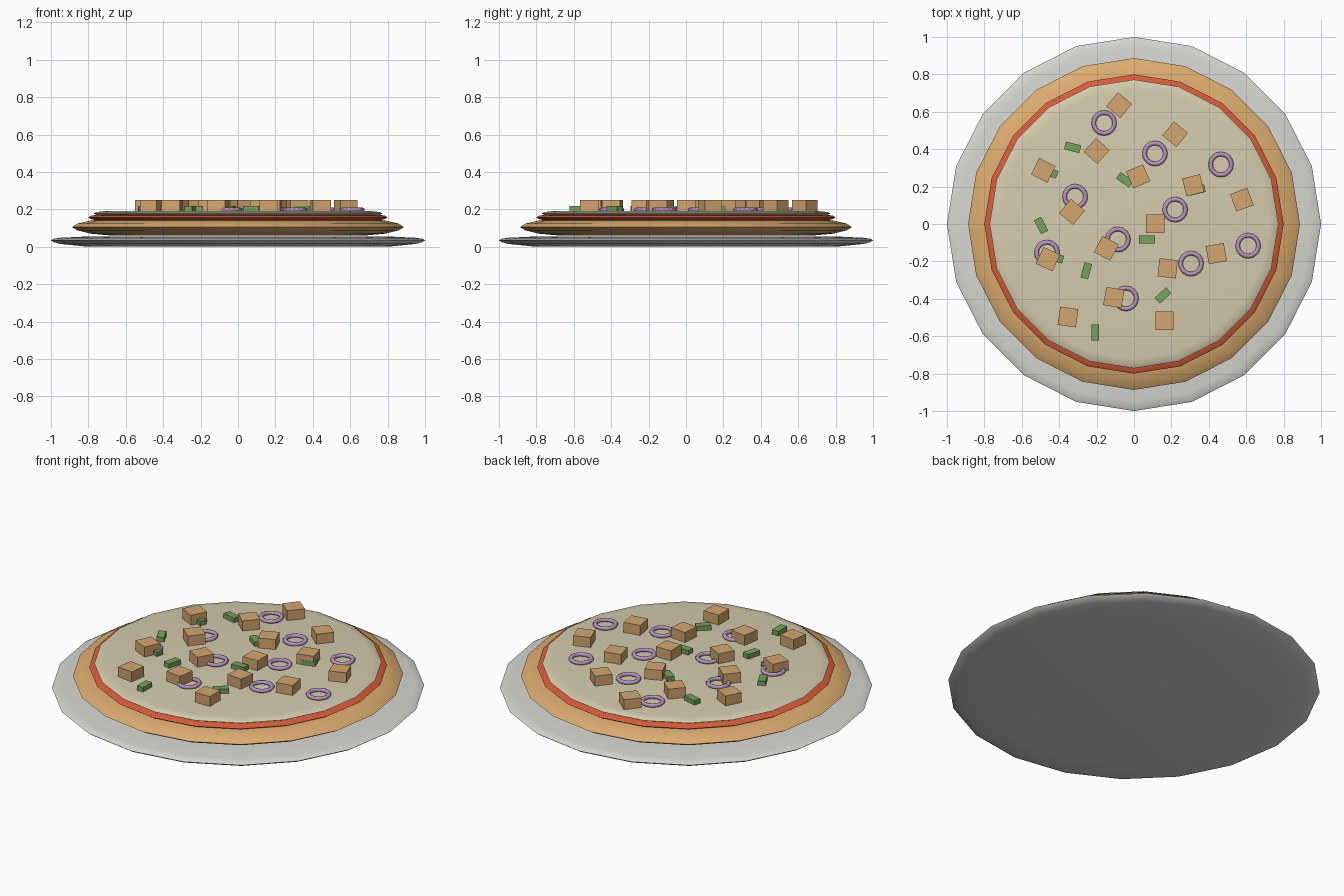
import bpy, bmesh, math
from mathutils import Matrix

if "Cube" in bpy.data.objects:
    bpy.data.objects.remove(bpy.data.objects["Cube"])


def linear(v):
    v /= 255
    return v / 12.92 if v <= 0.04045 else ((v + 0.055) / 1.055) ** 2.4


def material(name, rgb):
    m = bpy.data.materials.new(name)
    m.diffuse_color = (*[linear(c) for c in rgb], 1)
    m.use_nodes = True
    m.node_tree.nodes["Principled BSDF"].inputs["Base Color"].default_value = m.diffuse_color
    return m


GREY = material("plate_grey", (214, 214, 209))
CRUST = material("baked_crust", (220, 172, 112))
SAUCE = material("tomato_red", (214, 92, 58))
CHEESE = material("pale_cheese", (213, 203, 174))
CHICKEN = material("golden_brown", (212, 166, 112))
ONION = material("onion_purple", (184, 148, 190))
GREEN = material("pepper_green", (116, 163, 92))


def finish(name, bm, mat, smooth=None):
    bmesh.ops.recalc_face_normals(bm, faces=bm.faces)
    mesh = bpy.data.meshes.new(name)
    bm.to_mesh(mesh)
    bm.free()
    mesh.materials.append(mat)
    ob = bpy.data.objects.new(name, mesh)
    bpy.context.collection.objects.link(ob)
    if smooth:
        bpy.ops.object.select_all(action='DESELECT')
        ob.select_set(True)
        bpy.context.view_layer.objects.active = ob
        bpy.ops.object.shade_smooth_by_angle(angle=math.radians(smooth))
    return ob


def disc(name, profile, mat, sides=20):
    """Closed disc turned from a (radius, height) outline, capped flat."""
    bm = bmesh.new()
    rings = [[bm.verts.new((r * math.cos(2 * math.pi * i / sides),
                            r * math.sin(2 * math.pi * i / sides), z))
              for i in range(sides)] for r, z in profile]
    for a, b in zip(rings, rings[1:]):
        for i in range(sides):
            j = (i + 1) % sides
            bm.faces.new((a[i], a[j], b[j], b[i]))
    bm.faces.new(rings[0][::-1])
    bm.faces.new(rings[-1])
    return finish(name, bm, mat, 50)


def box(name, x, y, angle, size, z, mat):
    bm = bmesh.new()
    bmesh.ops.create_cube(bm, size=1, matrix=Matrix.Translation((x, y, z))
                          @ Matrix.Rotation(math.radians(angle), 4, 'Z')
                          @ Matrix.Diagonal((*size, 1)))
    finish(name, bm, mat)


def ring(name, x, y, z, major, minor, flat, mat, n=16, m=8):
    bm = bmesh.new()
    loops = []
    for i in range(n):
        a = 2 * math.pi * i / n
        loop = []
        for k in range(m):
            b = 2 * math.pi * k / m
            r = major + minor * math.cos(b)
            loop.append(bm.verts.new((x + r * math.cos(a), y + r * math.sin(a),
                                      z + flat * math.sin(b))))
        loops.append(loop)
    for i in range(n):
        for k in range(m):
            a, b = loops[i], loops[(i + 1) % n]
            bm.faces.new((a[k], b[k], b[(k + 1) % m], a[(k + 1) % m]))
    finish(name, bm, mat, 60)


# Plate and the stacked pizza layers
disc("plate", [(0.8, 0.0), (0.95, 0.015), (0.985, 0.024), (1.0, 0.035),
               (0.985, 0.043), (0.95, 0.048), (0.8, 0.055)], GREY)
disc("crust", [(0.68, 0.06), (0.79, 0.07), (0.86, 0.088), (0.887, 0.105),
               (0.86, 0.123), (0.79, 0.14), (0.68, 0.15)], CRUST)
disc("sauce", [(0.74, 0.138), (0.785, 0.147), (0.80, 0.157),
               (0.785, 0.166), (0.74, 0.173)], SAUCE)
disc("cheese", [(0.72, 0.165), (0.76, 0.171), (0.772, 0.178),
                (0.76, 0.185), (0.72, 0.19)], CHEESE)

# Chicken cubes: x, y, turn
cubes = [(-.08, .635, -40), (.22, .48, -40), (-.20, .39, -42), (-.485, .287, -27),
         (.022, .255, 23), (.317, .207, 14), (.577, .13, 20), (-.332, .065, -40),
         (.113, .002, 0), (-.148, -.13, -28), (-.46, -.188, -25), (.18, -.237, -6),
         (.44, -.158, 10), (-.108, -.393, -10), (-.353, -.497, -8), (.163, -.518, 0)]
for i, (x, y, a) in enumerate(cubes):
    box(f"chicken_cube_{i + 1}", x, y, a, (.098, .098, .066), .216, CHICKEN)

# Onion rings: x, y
onions = [(-.16, .54), (.112, .377), (.465, .318), (-.315, .146), (.22, .077),
          (-.086, -.083), (-.465, -.153), (.305, -.212), (.61, -.116), (-.043, -.398)]
for i, (x, y) in enumerate(onions):
    ring(f"onion_ring_{i + 1}", x, y, .198, .056, .012, .011, ONION)

# Green pepper strips: x, y, turn
peppers = [(-.328, .41, -15), (-.497, -.008, -63), (.07, -.083, 0), (-.255, -.25, 75),
           (.155, -.382, 42), (-.207, -.58, 90), (-.05, .237, -35), (-.45, .277, -20),
           (-.185, .382, 30), (-.42, -.18, -15), (.338, .182, 14)]
for i, (x, y, a) in enumerate(peppers):
    box(f"pepper_strip_{i + 1}", x, y, a, (.084, .042, .032), .201, GREEN)
